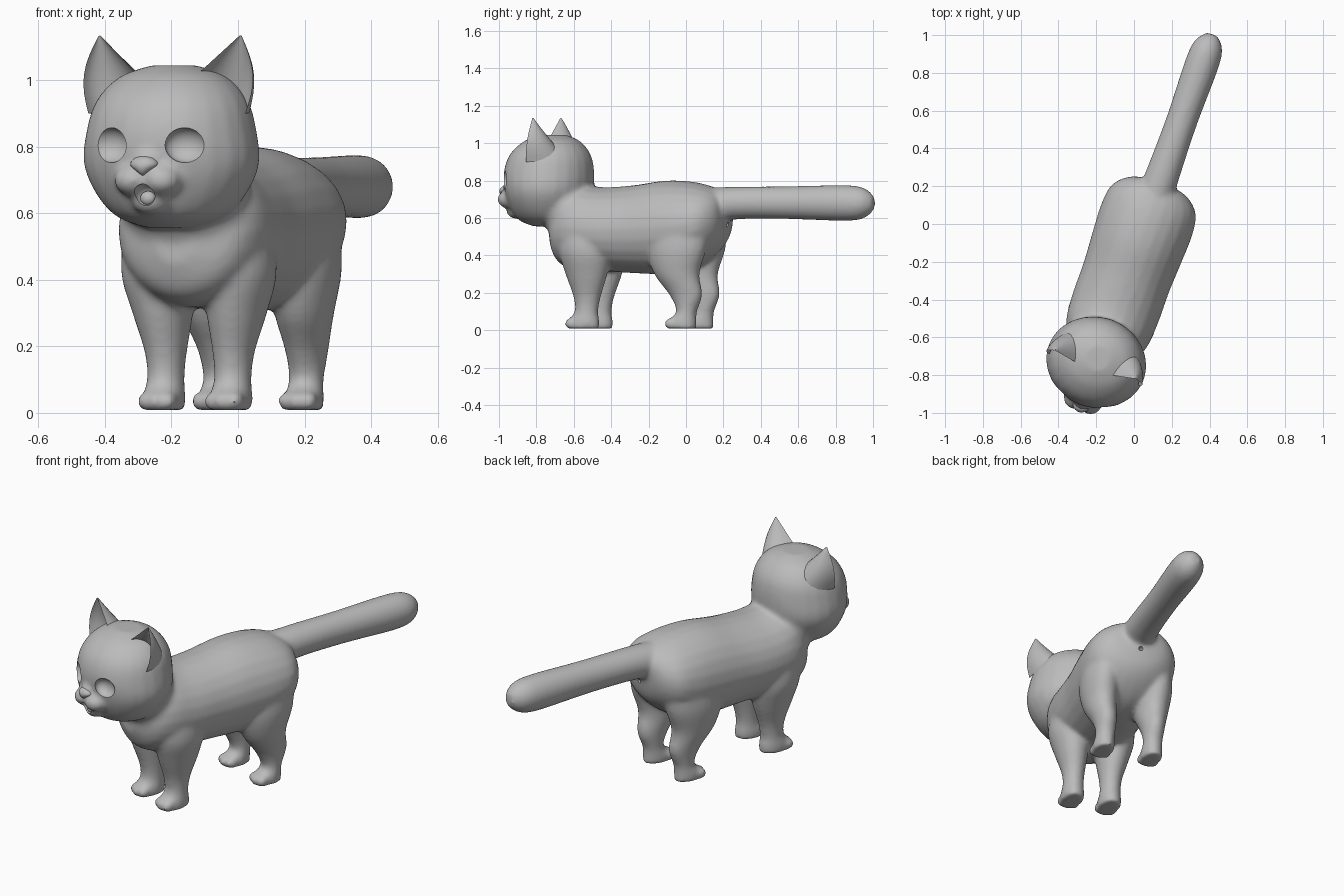
import bpy, bmesh, math
from mathutils import Matrix, Vector

old = bpy.data.objects.get("Cube")
if old:
    bpy.data.objects.remove(old)

# The cat stands turned on the spot: parts are built straight, then placed by this matrix
PLACE = Matrix.Rotation(math.radians(-19.5), 4, 'Z') @ Matrix.Translation((0.056, 0, 0))


def material(name, rgb):
    m = bpy.data.materials.new(name)
    m.use_nodes = True
    m.diffuse_color = (*rgb, 1)
    m.node_tree.nodes["Principled BSDF"].inputs["Base Color"].default_value = (*rgb, 1)
    return m


GREY = material("plain grey", (0.5, 0.5, 0.5))


def finish(bm, name):
    bmesh.ops.recalc_face_normals(bm, faces=bm.faces)
    bm.transform(PLACE)
    mesh = bpy.data.meshes.new(name)
    bm.to_mesh(mesh)
    bm.free()
    mesh.materials.append(GREY)
    ob = bpy.data.objects.new(name, mesh)
    bpy.context.scene.collection.objects.link(ob)
    return ob


def shade(ob, angle=40):
    bpy.ops.object.select_all(action='DESELECT')
    ob.select_set(True)
    bpy.context.view_layer.objects.active = ob
    bpy.ops.object.shade_smooth_by_angle(angle=math.radians(angle))


def smooth_path(rows, steps=4):
    """Catmull-Rom through rows of numbers."""
    rows = [Vector(r) for r in rows]
    out = []
    for i in range(len(rows) - 1):
        p0, p1, p2 = rows[max(i - 1, 0)], rows[i], rows[i + 1]
        p3 = rows[min(i + 2, len(rows) - 1)]
        for k in range(steps):
            t = k / steps
            out.append(p1 + (p2 - p0) * (t / 2) + (2 * p0 - 5 * p1 + 4 * p2 - p3) * (t * t / 2)
                       + (3 * p1 - p0 - 3 * p2 + p3) * (t ** 3 / 2))
    return out + [rows[-1]]


def loft(bm, rows, upright, n=24):
    """Rows are (x, y, z, half width, half depth); upright rings lie in the xz plane."""
    rings = []
    for x, y, z, w, d in smooth_path(rows):
        ring = []
        for k in range(n):
            a = math.tau * k / n
            c, s = w * math.cos(a), d * math.sin(a)
            ring.append(bm.verts.new((x + c, y, z + s) if upright else (x + c, y + s, z)))
        rings.append(ring)
    for r, q in zip(rings, rings[1:]):
        for k in range(n):
            bm.faces.new((r[k], r[(k + 1) % n], q[(k + 1) % n], q[k]))
    bm.faces.new(rings[0])
    bm.faces.new(rings[-1])


def ball(bm, at, size):
    m = Matrix.Translation(at) @ Matrix.Diagonal((*size, 1))
    bmesh.ops.create_uvsphere(bm, u_segments=24, v_segments=14, radius=1, matrix=m)


# Torso, tail, neck and head
bm = bmesh.new()
loft(bm, [(0, -.735, .52, .06, .07), (0, -.69, .53, .17, .17), (0, -.60, .55, .225, .23),
          (0, -.45, .54, .24, .225), (0, -.28, .54, .24, .235), (0, -.1, .55, .25, .25),
          (0, .05, .56, .255, .235), (0, .16, .58, .235, .19), (0, .23, .60, .16, .13),
          (0, .255, .61, .06, .05)], True)
loft(bm, [(0, .1, .66, .1, .1), (0, .3, .68, .09, .088), (0, .6, .682, .083, .088),
          (0, .92, .68, .09, .096), (0, 1.03, .68, .075, .08), (0, 1.085, .68, .03, .035)], True)
loft(bm, [(0, -.58, .5, .2, .15), (0, -.62, .62, .2, .18), (0, -.68, .75, .2, .17),
          (0, -.72, .85, .18, .15)], False)
loft(bm, [(0, -.76, .555, .07, .08), (0, -.76, .59, .165, .16), (0, -.76, .66, .23, .205),
          (0, -.757, .75, .268, .235), (0, -.757, .85, .258, .24), (0, -.75, .94, .23, .215),
          (0, -.74, 1.01, .165, .15), (0, -.735, 1.045, .07, .07)], False)

# Muzzle: cheeks, bridge and chin
for s in (-1, 1):
    ball(bm, (s * .045, -.965, .70), (.062, .068, .05))
ball(bm, (0, -.95, .755), (.055, .075, .045))
ball(bm, (0, -.94, .635), (.06, .055, .04))

# Legs and toes
for s in (-1, 1):
    loft(bm, [(s * .107, -.525, .008, .06, .09), (s * .107, -.523, .05, .062, .088),
              (s * .107, -.507, .10, .056, .064), (s * .108, -.503, .18, .062, .075),
              (s * .118, -.503, .30, .088, .115), (s * .13, -.51, .42, .108, .14),
              (s * .125, -.52, .55, .1, .13)], False)
    loft(bm, [(s * .138, .045, .008, .056, .082), (s * .138, .045, .05, .058, .08),
              (s * .137, .072, .10, .052, .056), (s * .139, .068, .19, .062, .092),
              (s * .148, .02, .30, .085, .125), (s * .153, .02, .43, .1, .165),
              (s * .14, .04, .56, .1, .16)], False)
    for x, y in ((.107, -.595), (.138, -.02)):
        for k in (-1, 0, 1):
            ball(bm, (s * x + k * .038, y + .012 * abs(k), .035), (.024, .034, .03))
cat = finish(bm, "body")

# Cutter for eye sockets, mouth and the dimple under the tail
bm = bmesh.new()
for s in (-1, 1):
    ball(bm, (s * .122, -.972, .805), (.066, .045, .053))
ball(bm, (0, -1.005, .655), (.032, .05, .034))
ball(bm, (0, .25, .565), (.012, .03, .012))
cutter = finish(bm, "socket_cutter")
cutter.hide_render = True

mod = cat.modifiers.new("blend", 'REMESH')
mod.mode = 'VOXEL'
mod.voxel_size = .011
mod = cat.modifiers.new("soften", 'SMOOTH')
mod.factor, mod.iterations = .5, 14
mod = cat.modifiers.new("sockets", 'BOOLEAN')
mod.operation, mod.solver, mod.object = 'DIFFERENCE', 'EXACT', cutter
shade(cat)
bpy.ops.object.convert(target='MESH')
bpy.data.objects.remove(cutter)
shade(cat)

# Ears: a crescent section shrinking to the tip, hollow at the front
for s, side in ((-1, "right"), (1, "left")):
    bm = bmesh.new()
    inner, outer = Vector((.065, -.80, .99)), Vector((.25, -.80, .90))
    tip = Vector((.228, -.77, 1.14))
    n, rings = 10, []
    for j in range(9):
        t = j / 8
        ring = []
        for depth, order in ((.16, range(n + 1)), (.10, range(n - 1, 0, -1))):
            for k in order:
                a = math.pi * k / n
                p = inner.lerp(outer, .5 - .5 * math.cos(a))
                p.y += depth * math.sin(a)
                p = p.lerp(tip, t * .97)
                p.x += .03 * math.sin(math.pi * t) * (k / n)
                ring.append(bm.verts.new((s * p.x, p.y, p.z)))
        rings.append(ring)
    for r, q in zip(rings, rings[1:]):
        for k in range(len(r)):
            m = (k + 1) % len(r)
            bm.faces.new((r[k], r[m], q[m], q[k]))
    bm.faces.new(rings[0])
    bm.faces.new(rings[-1])
    shade(finish(bm, side + "_ear"), 50)

# Nose: a rounded wedge, wide at the top
bm = bmesh.new()
ball(bm, (0, -1.0, .742), (.045, .036, .032))
for v in bm.verts:
    v.co.x *= max(.3, min(1, (v.co.z - .70) / .045))
shade(finish(bm, "nose"))

# Tongue inside the mouth
bm = bmesh.new()
ball(bm, (0, -.968, .645), (.024, .02, .022))
shade(finish(bm, "tongue"))
